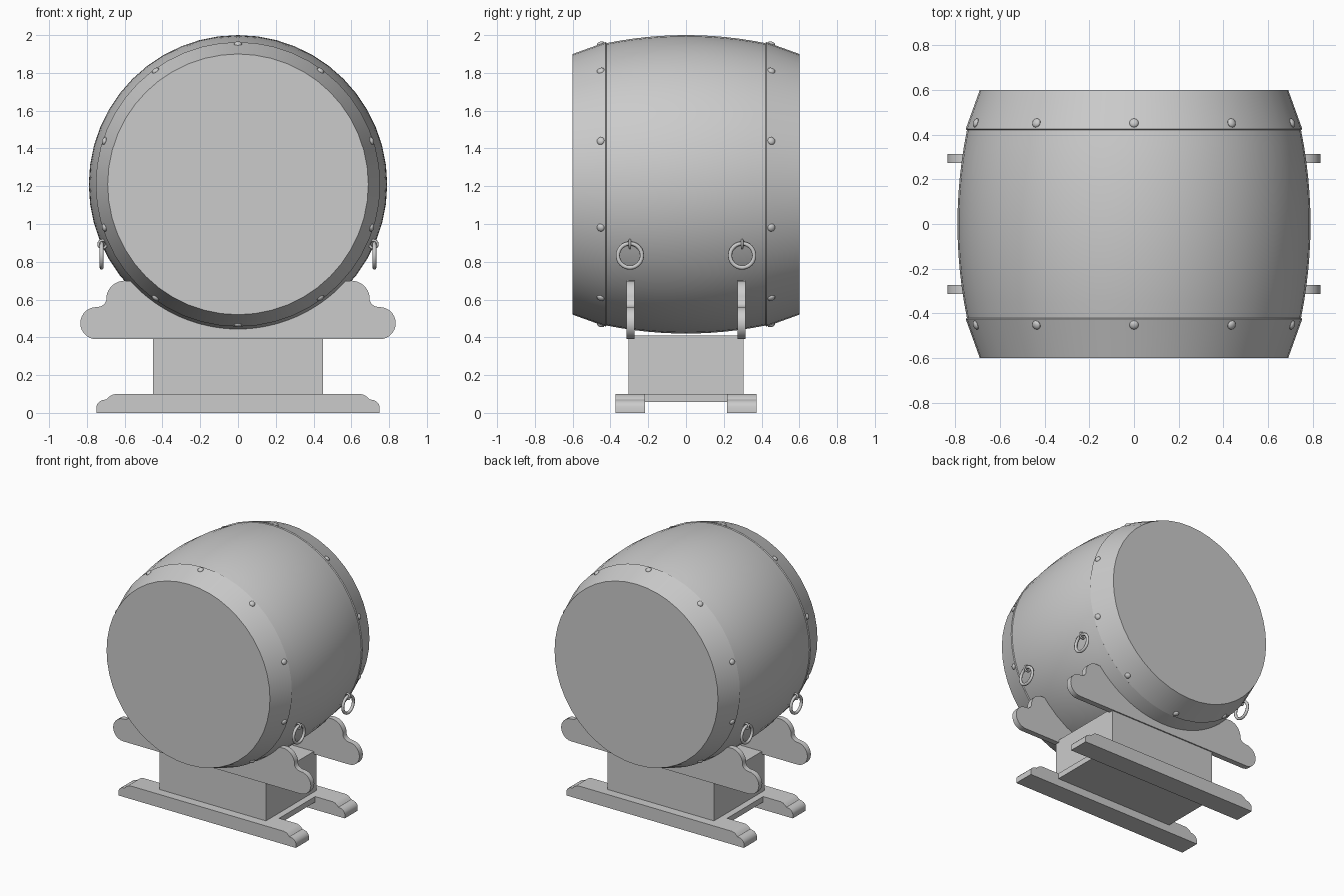
import bpy, bmesh
from math import sin, cos, pi, radians, atan2
from mathutils import Matrix, Vector

if "Cube" in bpy.data.objects:
    bpy.data.objects.remove(bpy.data.objects["Cube"])

CZ = 1.21  # height of the drum axis


def finish(name, bm, smooth=True):
    bmesh.ops.recalc_face_normals(bm, faces=bm.faces[:])
    me = bpy.data.meshes.new(name)
    bm.to_mesh(me)
    bm.free()
    ob = bpy.data.objects.new(name, me)
    bpy.context.collection.objects.link(ob)
    if smooth:
        bpy.ops.object.select_all(action='DESELECT')
        ob.select_set(True)
        bpy.context.view_layer.objects.active = ob
        bpy.ops.object.shade_smooth_by_angle(angle=radians(30))
    return ob


def lathe(name, prof, n=48):
    """Revolve (radius, y) points about the drum axis and cap both ends."""
    bm = bmesh.new()
    rings = [[bm.verts.new((r * sin(2 * pi * i / n), y, CZ + r * cos(2 * pi * i / n)))
              for i in range(n)] for r, y in prof]
    for a, b in zip(rings, rings[1:]):
        for i in range(n):
            j = (i + 1) % n
            bm.faces.new((a[i], a[j], b[j], b[i]))
    bm.faces.new(rings[0])
    bm.faces.new(rings[-1])
    return finish(name, bm)


def plate(name, half, y0, y1):
    """Extrude a profile (right half in x,z) mirrored in x, from y0 to y1."""
    pts = half + [(-x, z) for x, z in reversed(half) if x > 1e-6]
    bm = bmesh.new()
    f = bm.faces.new([bm.verts.new((x, y0, z)) for x, z in pts])
    ext = bmesh.ops.extrude_face_region(bm, geom=[f])
    vs = [v for v in ext['geom'] if isinstance(v, bmesh.types.BMVert)]
    bmesh.ops.translate(bm, verts=vs, vec=(0, y1 - y0, 0))
    return finish(name, bm)


def box(name, sx, sy, z0, z1):
    bm = bmesh.new()
    bmesh.ops.create_cube(bm, size=1, matrix=Matrix.Translation((0, 0, (z0 + z1) / 2))
                          @ Matrix.Diagonal((sx, sy, z1 - z0, 1)))
    return finish(name, bm, False)


def arc(cx, cz, r, a0, a1, n):
    return [(cx + r * cos(radians(a0 + (a1 - a0) * i / n)),
             cz + r * sin(radians(a0 + (a1 - a0) * i / n))) for i in range(n + 1)]


def torus(name, loc, R, r, rot, n=24, m=8):
    bpy.ops.mesh.primitive_torus_add(location=loc, rotation=rot, major_radius=R,
                                     minor_radius=r, major_segments=n, minor_segments=m)
    ob = bpy.context.object
    ob.name = name
    bpy.ops.object.shade_smooth()


# Bulging barrel with a straight skin band at each end
body = [(0.79 - 0.24 * y * y, y) for y in [-0.42 + 0.84 * i / 12 for i in range(13)]]
lathe("drum_barrel", [(0.69, -0.6), (0.753, -0.425)] + body + [(0.753, 0.425), (0.69, 0.6)])

# Ten studs around each band
for side, label in ((-1, "front"), (1, "back")):
    bm = bmesh.new()
    for k in range(10):
        m = (Matrix.Translation((0, 0, CZ)) @ Matrix.Rotation(radians(36 * k), 4, 'Y')
             @ Matrix.Translation((0, side * 0.452, 0.743))
             @ Matrix.Rotation(-side * atan2(0.063, 0.175), 4, 'X')
             @ Matrix.Diagonal((1, 1, 0.6, 1)))
        bmesh.ops.create_uvsphere(bm, u_segments=12, v_segments=8, radius=0.021, matrix=m)
    finish(label + "_studs", bm)

# Hanging rings and their eyelets
for sx in (-1, 1):
    for sy in (-1, 1):
        torus("hanging_ring", (sx * 0.722, sy * 0.297, 0.833), 0.064, 0.011, (0, pi / 2, 0))
        torus("ring_eyelet", (sx * 0.717, sy * 0.297, 0.893), 0.021, 0.007, (pi / 2, 0, 0), 16)

# Cradle plates: lobed ends, inner edge hugging the barrel
cradle = [(0.0, 0.39)]
cradle += arc(0.75, 0.475, 0.085, -90, 90, 14)
cradle += [(0.727, 0.563), (0.708, 0.575), (0.697, 0.595)]
cradle += arc(0.60, 0.602, 0.098, 10, 100, 9)
cradle += arc(0, CZ, 0.766, -42, -90, 16)[:-1] + [(0.0, CZ - 0.766)]
# Skids with stepped, rounded ends
skid = [(0.75, 0.0), (0.75, 0.033), (0.745, 0.047), (0.733, 0.06), (0.717, 0.068),
        (0.697, 0.071), (0.685, 0.083), (0.67, 0.094), (0.65, 0.1)]
for s, label in ((-1, "front"), (1, "back")):
    pts = [p for p in cradle if p[0] > 1e-6]
    plate(label + "_cradle", [cradle[0]] + pts + [(0.001, CZ - 0.766)], s * 0.272, s * 0.314)
    plate(label + "_skid", skid, s * 0.217, s * 0.373)

# Pedestal box and the thin board joining the skids
box("pedestal", 0.9, 0.61, 0.1, 0.41)
box("base_board", 1.0, 0.5, 0.058, 0.1)
